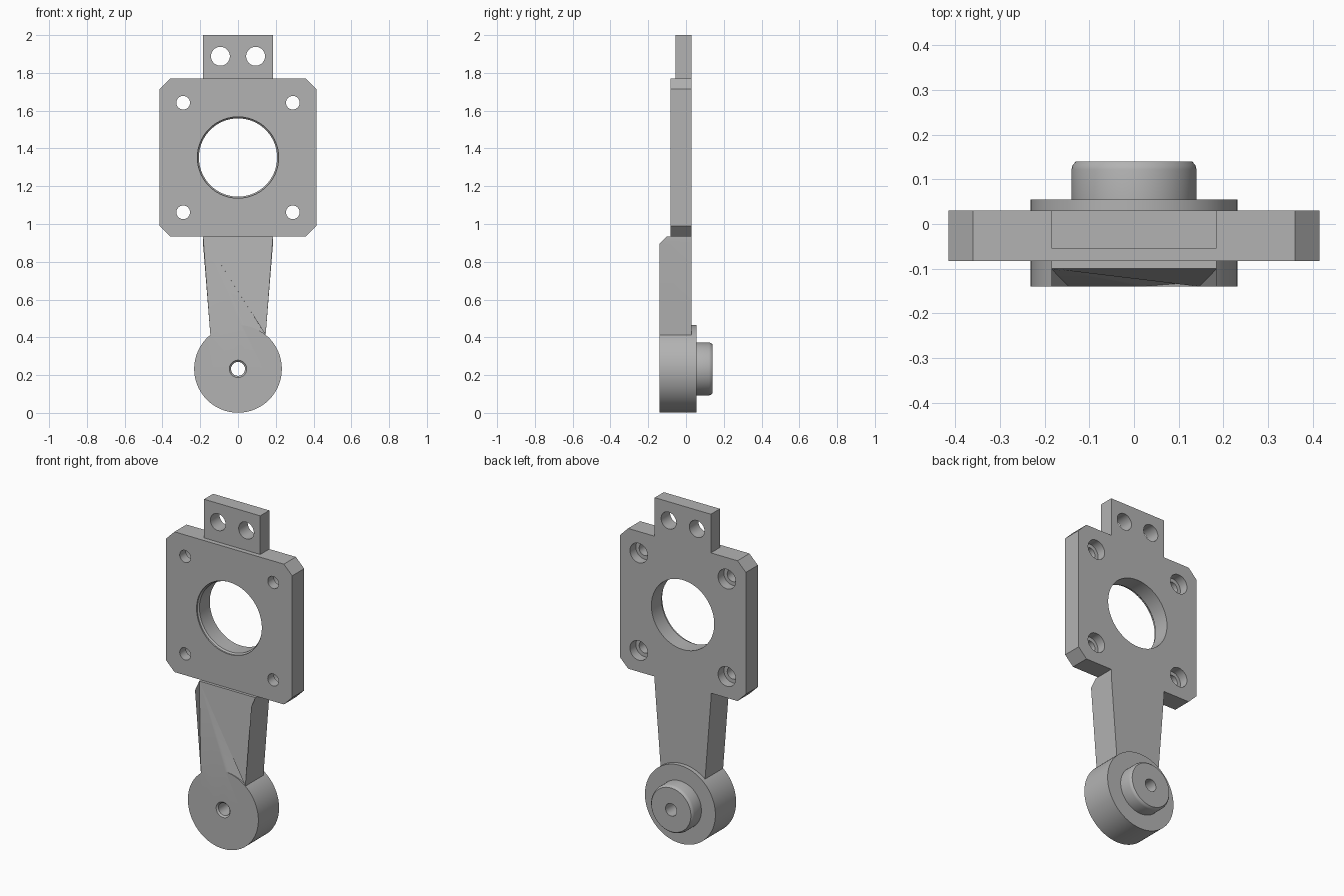
import bpy
import bmesh
import math
from mathutils import Vector

cube = bpy.data.objects.get("Cube")
if cube:
    bpy.data.objects.remove(cube, do_unlink=True)

grey = bpy.data.materials.new("machined grey")
grey.use_nodes = True
COLOUR = (0.45, 0.45, 0.45, 1)
grey.diffuse_color = COLOUR
grey.node_tree.nodes["Principled BSDF"].inputs["Base Color"].default_value = COLOUR

BACK = 0.03            # shared flat rear face
BORE_Z, HUB_Z = 1.352, 0.233


def finish(name, bm):
    bmesh.ops.remove_doubles(bm, verts=bm.verts, dist=1e-6)
    bmesh.ops.recalc_face_normals(bm, faces=bm.faces)
    mesh = bpy.data.meshes.new(name)
    bm.to_mesh(mesh)
    bm.free()
    mesh.materials.append(grey)
    obj = bpy.data.objects.new(name, mesh)
    bpy.context.collection.objects.link(obj)
    return obj


def slab(name, half, y0, y1):
    """Extrude a left-right symmetric outline, given as its +x half from bottom to top."""
    outline = half + [(-x, z) for x, z in reversed(half)]
    bm = bmesh.new()
    face = bm.faces.new([bm.verts.new((x, y0, z)) for x, z in outline])
    moved = bmesh.ops.extrude_face_region(bm, geom=[face])["geom"]
    verts = [v for v in moved if isinstance(v, bmesh.types.BMVert)]
    bmesh.ops.translate(bm, verts=verts, vec=Vector((0, y1 - y0, 0)))
    return finish(name, bm)


def turned(name, x, z, profile, sides=64):
    """Solid of revolution about the y direction from (radius, y) steps."""
    bm = bmesh.new()
    rings = []
    for r, y in profile:
        angles = [2 * math.pi * i / sides for i in range(sides)]
        rings.append([bm.verts.new((x + r * math.cos(a), y, z + r * math.sin(a)))
                      for a in angles])
    for a, b in zip(rings, rings[1:]):
        for i in range(sides):
            j = (i + 1) % sides
            bm.faces.new((a[i], a[j], b[j], b[i]))
    bm.faces.new(rings[0])
    bm.faces.new(rings[-1])
    return finish(name, bm)


def combine(body, tool, operation):
    mod = body.modifiers.new(operation, "BOOLEAN")
    mod.operation, mod.solver, mod.object = operation, "EXACT", tool
    bpy.context.view_layer.objects.active = body
    bpy.ops.object.modifier_apply(modifier=mod.name)
    bpy.data.objects.remove(tool, do_unlink=True)


# Square plate with clipped corners
body = slab("mounting_bracket",
            [(0.36, 0.935), (0.415, 0.99), (0.415, 1.715), (0.36, 1.77)], -0.083, BACK)

# Top tab
combine(body, slab("top_tab", [(0.185, 1.7), (0.185, 2.0)], -0.055, BACK), "UNION")

# Tapered arm, its front top edge bevelled
arm = slab("arm", [(0.132, 0.233), (0.185, 0.895), (0.185, 0.935)], -0.14, BACK)
for v in arm.data.vertices:
    if v.co.z > 0.93 and v.co.y < 0:
        v.co.y = -0.1
combine(body, arm, "UNION")

# Round hub with a chamfered rear boss
hub = [(0.232, -0.14), (0.232, 0.055), (0.14, 0.055), (0.14, 0.122),
       (0.137, 0.132), (0.13, 0.14)]
combine(body, turned("hub", 0, HUB_Z, hub, 96), "UNION")

# Central bore and pivot hole, both with a front chamfer
combine(body, turned("bore_cutter", 0, BORE_Z,
                     [(0.215, -0.2), (0.215, -0.075), (0.207, -0.067), (0.207, 0.2)], 96),
        "DIFFERENCE")
combine(body, turned("pivot_cutter", 0, HUB_Z,
                     [(0.046, -0.2), (0.046, -0.14), (0.037, -0.131), (0.037, 0.2)], 48),
        "DIFFERENCE")

# Corner screw holes counterbored from the rear, and tab holes
for side in (-1, 1):
    for up in (-0.29, 0.29):
        combine(body, turned("screw_cutter", side * 0.29, BORE_Z + up,
                             [(0.036, -0.2), (0.036, -0.025), (0.058, -0.025), (0.058, 0.2)], 48),
                "DIFFERENCE")
    combine(body, turned("tab_cutter", side * 0.093, 1.888,
                         [(0.05, -0.2), (0.05, 0.2)], 48), "DIFFERENCE")

# Smooth the round walls, keep machined edges crisp
bpy.ops.object.select_all(action="DESELECT")
body.select_set(True)
bpy.context.view_layer.objects.active = body
bpy.ops.object.shade_smooth_by_angle(angle=math.radians(25))
